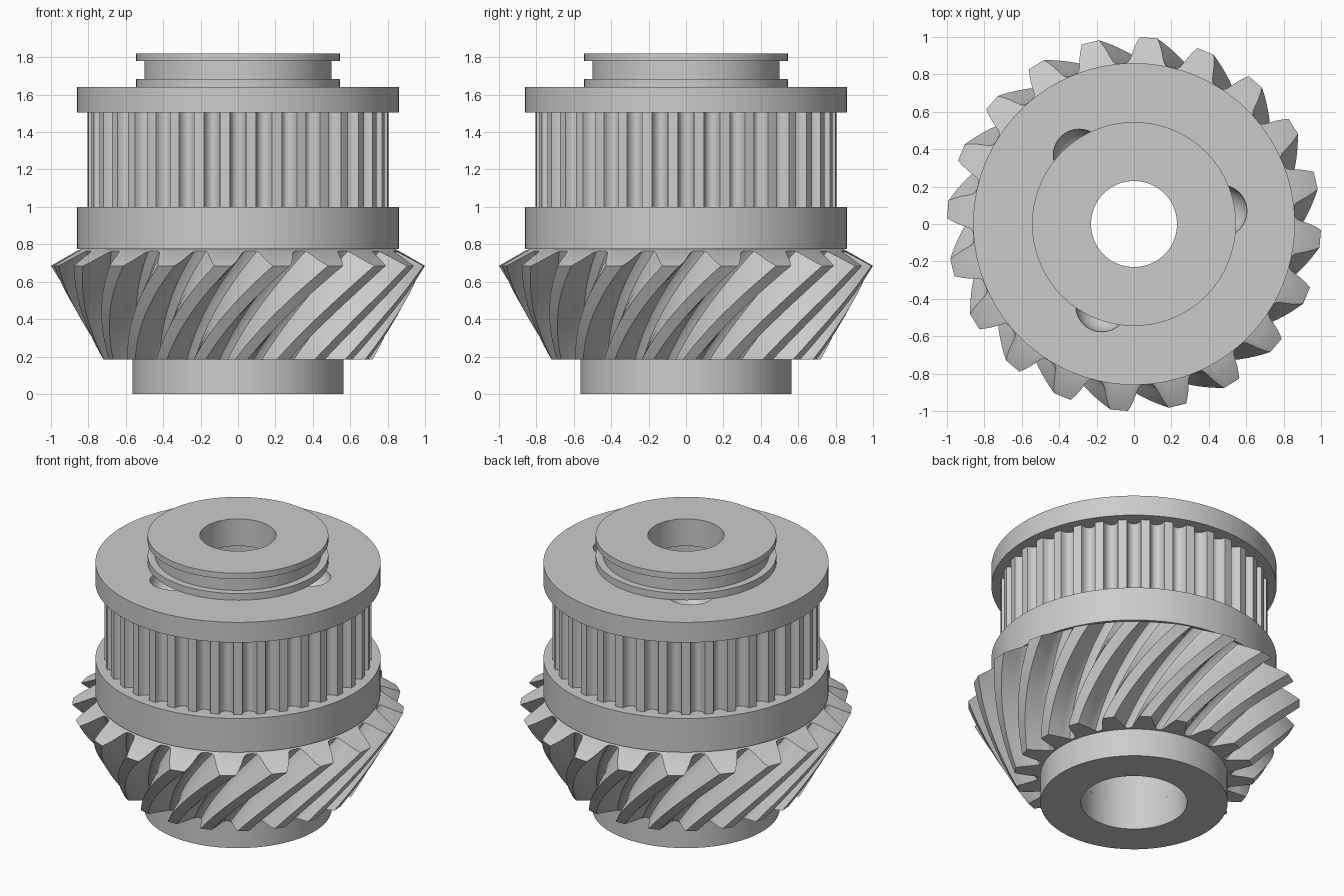
import bpy, bmesh
from math import radians, cos, sin, sqrt

cube = bpy.data.objects.get("Cube")
if cube:
    bpy.data.objects.remove(cube, do_unlink=True)

grey = bpy.data.materials.new("machined_grey")
grey.use_nodes = True
COLOUR = (0.6, 0.6, 0.6, 1)
grey.diffuse_color = COLOUR
grey.node_tree.nodes["Principled BSDF"].inputs["Base Color"].default_value = COLOUR

BORE = 0.32


def activate(ob):
    bpy.ops.object.select_all(action="DESELECT")
    ob.select_set(True)
    bpy.context.view_layer.objects.active = ob


def smooth(ob):
    activate(ob)
    bpy.ops.object.shade_smooth_by_angle(angle=radians(30))


def ring(points):
    """Points given as (angle in degrees, radius, height)."""
    return [(r * cos(radians(a)), r * sin(radians(a)), z) for a, r, z in points]


def loft(name, rings):
    """Joins rings of equal size into a closed solid with a hole through it."""
    bm = bmesh.new()
    loops = [[bm.verts.new(p) for p in pts] for pts in rings]
    n = len(loops[0])
    for k, low in enumerate(loops):
        high = loops[(k + 1) % len(loops)]
        for i in range(n):
            j = (i + 1) % n
            bm.faces.new((low[i], low[j], high[j], high[i]))
    bmesh.ops.recalc_face_normals(bm, faces=bm.faces)
    mesh = bpy.data.meshes.new(name)
    bm.to_mesh(mesh)
    bm.free()
    mesh.materials.append(grey)
    ob = bpy.data.objects.new(name, mesh)
    bpy.context.collection.objects.link(ob)
    return ob


def lathe(name, profile, segments=120):
    angles = [360 * i / segments for i in range(segments)]
    return loft(name, [ring([(a, r, z) for a in angles]) for r, z in profile])


def collar(name, inner, outer, z0, z1):
    return lathe(name, [(inner, z0), (outer, z0), (outer, z1), (inner, z1)])


# Plain turned parts
smooth(collar("bottom_hub", BORE, 0.565, 0, 0.185))
smooth(collar("lower_flange", BORE, 0.86, 0.775, 1.0))
smooth(lathe("grooved_top_hub", [
    (0.23, 1.64), (0.545, 1.64), (0.545, 1.685), (0.5, 1.685),
    (0.5, 1.78), (0.545, 1.78), (0.545, 1.82), (0.23, 1.82)]))

# Upper flange with three round pockets
flange = collar("upper_flange", BORE, 0.86, 1.505, 1.64)
for k in range(3):
    a = radians(8.5 + 120 * k)
    bpy.ops.mesh.primitive_uv_sphere_add(
        segments=40, ring_count=24, radius=0.14,
        location=(0.47 * cos(a), 0.47 * sin(a), 1.65))
    cutter = bpy.context.object
    cutter.name = "pocket_cutter"
    cutter.hide_render = True
    cutter.data.materials.append(grey)
    activate(flange)
    cut = flange.modifiers.new("pocket", "BOOLEAN")
    cut.operation = "DIFFERENCE"
    cut.solver = "EXACT"
    cut.object = cutter
    bpy.ops.object.modifier_apply(modifier=cut.name)
    bpy.data.objects.remove(cutter, do_unlink=True)
smooth(flange)

# Belt pulley with rounded grooves
PULLEY_TEETH = 36
HALF = 3.1
offsets = [-HALF, -2.8, -2, -1, 0, 1, 2, 2.8, HALF, 5]
belt = [(360 / PULLEY_TEETH * t + o,
         0.805 - 0.052 * sqrt(max(0, 1 - (o / HALF) ** 2)))
        for t in range(PULLEY_TEETH) for o in offsets]
smooth(loft("belt_pulley", [
    ring([(a, BORE, 1.0) for a, r in belt]),
    ring([(a, r, 1.0) for a, r in belt]),
    ring([(a, r, 1.505) for a, r in belt]),
    ring([(a, BORE, 1.505) for a, r in belt])]))

# Spiral bevel gear: tooth outline as (angle offset, share of tooth height)
GEAR_TEETH = 20
PHASE = -4.5
TWIST = 30
STEPS = 14
flank = [(2.7, 1), (3.6, 0.8), (4.5, 0.57), (5.2, 0.35), (6, 0.13), (6.8, 0.03)]
outline = [(-o, f) for o, f in reversed(flank)] + flank + [(9, 0)]
teeth = [(PHASE + 360 / GEAR_TEETH * t + o, f)
         for t in range(GEAR_TEETH) for o, f in outline]


def gear_ring(s):
    """Section at share s of the face width, from small end to large end."""
    pts = []
    for a, f in teeth:
        r_small, r_large = 0.58 + 0.14 * f, 0.86 + 0.14 * f
        z_large = 0.765 - 0.08 * f
        pts.append((a - TWIST * (1 - s),
                    r_small + (r_large - r_small) * s,
                    0.185 + (z_large - 0.185) * s))
    return ring(pts)


rings = [ring([(a, BORE, 0.185) for a, f in teeth])]
rings += [gear_ring(k / STEPS) for k in range(STEPS + 1)]
rings += [ring([(a, r, 0.775) for a, f in teeth]) for r in (0.84, BORE)]
smooth(loft("spiral_bevel_gear", rings))
